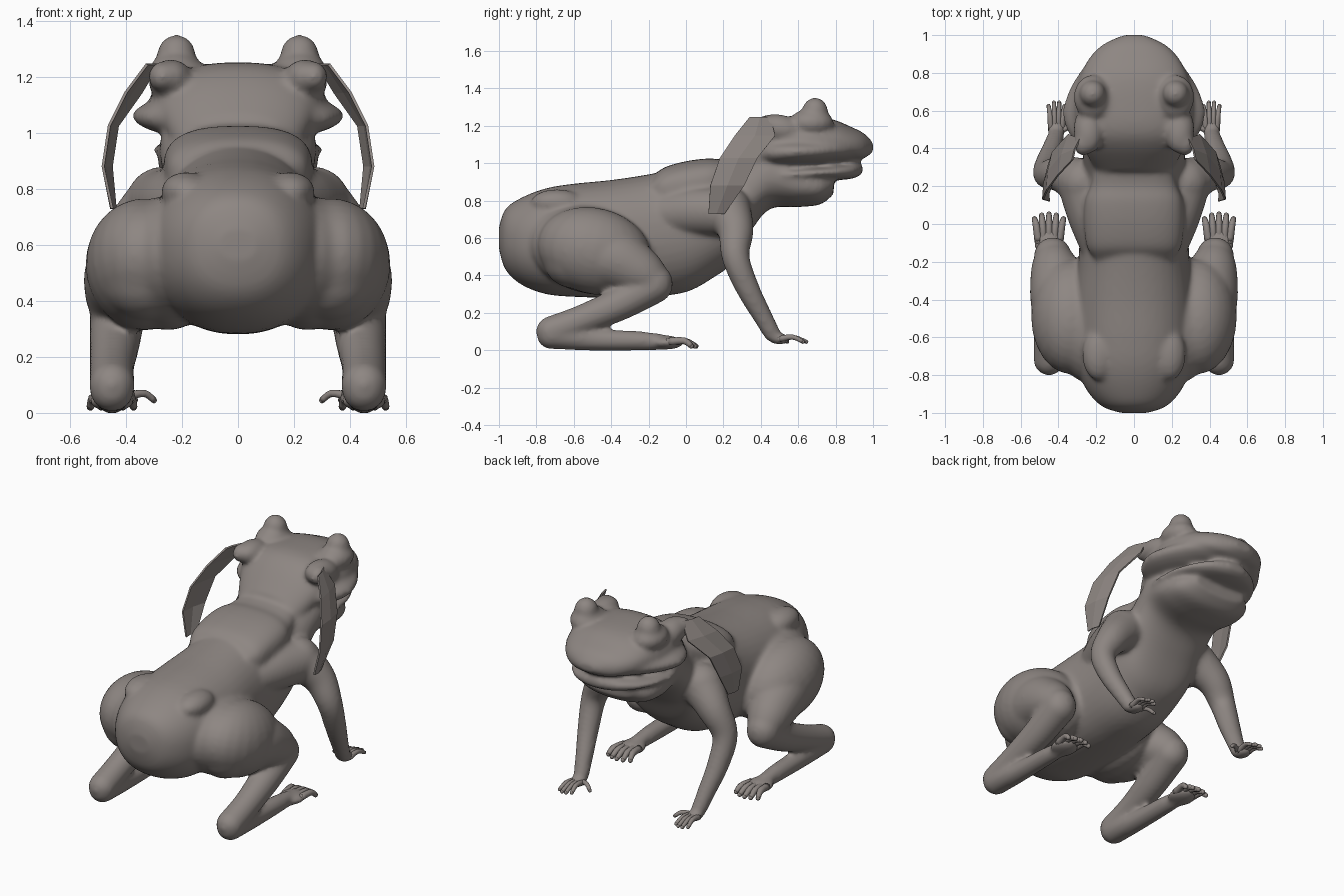
import bpy, bmesh, math
from mathutils import Vector, Matrix

if "Cube" in bpy.data.objects:
    bpy.data.objects.remove(bpy.data.objects["Cube"])

skin = bpy.data.materials.new("grey_brown_skin")
skin.diffuse_color = (0.27, 0.24, 0.225, 1)
skin.use_nodes = True
skin.node_tree.nodes["Principled BSDF"].inputs["Base Color"].default_value = skin.diffuse_color


def spline(pts, steps=5):
    """Catmull-Rom resampling of tuples of numbers."""
    p = [pts[0]] + list(pts) + [pts[-1]]
    out = []
    for i in range(1, len(p) - 2):
        for s in range(steps):
            t = s / steps
            out.append([0.5 * (2 * b + (c - a) * t + (2 * a - 5 * b + 4 * c - d) * t * t
                               + (3 * b - a - 3 * c + d) * t ** 3)
                        for a, b, c, d in zip(*p[i - 1:i + 3])])
    return out + [list(pts[-1])]


def skin_rings(bm, rings):
    rows = [[bm.verts.new(v) for v in r] for r in rings]
    n = len(rows[0])
    faces = [bm.faces.new((a[k], a[(k + 1) % n], b[(k + 1) % n], b[k]))
             for a, b in zip(rows, rows[1:]) for k in range(n)]
    faces += [bm.faces.new(rows[0][::-1]), bm.faces.new(rows[-1])]
    bmesh.ops.recalc_face_normals(bm, faces=faces)


def loft(bm, sections, power=2.3, taper=0, n=40):
    """Superellipse sections along y: (y, bottom, top, half width)."""
    rings = []
    for y, zb, zt, w in spline(sections):
        ring = []
        for k in range(n):
            c, s = math.cos(2 * math.pi * k / n), math.sin(2 * math.pi * k / n)
            ring.append((w * (1 - taper * s) * math.copysign(abs(c) ** (2 / power), c), y,
                         (zb + zt) / 2 + (zt - zb) / 2 * math.copysign(abs(s) ** (2 / power), s)))
        rings.append(ring)
    skin_rings(bm, rings)


def blob(bm, loc, radii, tilt=0):
    m = Matrix.Translation(loc) @ Matrix.Rotation(tilt, 4, 'X') @ Matrix.Diagonal((*radii, 1))
    bmesh.ops.create_uvsphere(bm, u_segments=24, v_segments=16, radius=1, matrix=m)


def limb(bm, pts, n=16, steps=5):
    """Round tapering tube with ball ends: (x, y, z, radius)."""
    p = spline(pts, steps)
    c = [Vector(q[:3]) for q in p]
    rings, quat, last = [], None, None
    for i in range(len(c)):
        t = (c[min(i + 1, len(c) - 1)] - c[max(i - 1, 0)]).normalized()
        quat = t.to_track_quat('Z', 'Y') if quat is None else last.rotation_difference(t) @ quat
        last = t
        rings.append([c[i] + quat @ Vector((p[i][3] * math.cos(2 * math.pi * k / n),
                                            p[i][3] * math.sin(2 * math.pi * k / n), 0)) for k in range(n)])
    skin_rings(bm, rings)
    for i in (0, -1):
        bmesh.ops.create_uvsphere(bm, u_segments=n, v_segments=max(6, n // 2), radius=p[i][3],
                                  matrix=Matrix.Translation(c[i]))


def finish(bm, name, smooth=True):
    me = bpy.data.meshes.new(name)
    bm.to_mesh(me)
    bm.free()
    me.materials.append(skin)
    for f in me.polygons:
        f.use_smooth = smooth
    ob = bpy.data.objects.new(name, me)
    bpy.context.collection.objects.link(ob)
    return ob


bm = bmesh.new()
# trunk, neck and throat
loft(bm, [(-1.0, .54, .66, .07), (-.965, .43, .755, .17), (-.88, .35, .815, .25), (-.75, .30, .865, .305),
          (-.6, .285, .89, .315), (-.4, .28, .91, .315), (-.2, .285, .94, .295), (0, .31, .98, .285),
          (.15, .39, 1.0, .28), (.25, .47, 1.02, .27), (.35, .64, 1.08, .27), (.45, .755, 1.12, .28),
          (.6, .765, 1.02, .285), (.72, .78, .97, .255), (.79, .835, .95, .18)], 2.2)
# raised shoulder saddle
loft(bm, [(-.18, .80, .92, .21), (-.12, .74, .975, .25), (0, .74, 1.01, .265),
          (.12, .76, 1.025, .26), (.2, .80, 1.02, .23), (.3, .86, 1.04, .2)], 2.6)
# upper head, wide cheeks and lower jaw
loft(bm, [(.28, .85, 1.06, .2), (.40, .94, 1.19, .265), (.50, .965, 1.245, .305), (.65, .985, 1.25, .315),
          (.78, 1.0, 1.235, .285), (.88, 1.015, 1.195, .235), (.95, 1.025, 1.16, .165), (1.0, 1.06, 1.11, .06)],
     2.3, .08)
loft(bm, [(.38, .98, 1.12, .24), (.46, .965, 1.145, .335), (.58, .97, 1.15, .378), (.70, .98, 1.15, .348),
          (.80, .995, 1.15, .29), (.89, 1.01, 1.14, .215), (.96, 1.03, 1.13, .13)], 2.0)
loft(bm, [(.42, .89, .975, .25), (.55, .90, .98, .30), (.7, .91, .985, .29), (.82, .91, .995, .235),
          (.9, .92, 1.0, .155), (.945, .945, .99, .05)], 2.3)

for s in (-1, 1):
    # eyes, brow ridges and ear bases
    blob(bm, (s * .22, .69, 1.275), (.07, .07, .076))
    blob(bm, (s * .22, .67, 1.215), (.1, .12, .075))
    blob(bm, (s * .24, .50, 1.185), (.08, .13, .075), -.2)
    blob(bm, (s * .27, .43, 1.20), (.05, .07, .055))
    # soft hip bumps
    blob(bm, (s * .185, -.69, .79), (.09, .14, .07))
    # thigh, blended into the hip
    blob(bm, (s * .335, -.49, .53), (.21, .31, .23), -.25)
    blob(bm, (s * .25, -.50, .535), (.19, .34, .235), -.2)
    limb(bm, [(s * .33, -.60, .50, .17), (s * .38, -.40, .49, .17), (s * .415, -.25, .42, .135),
              (s * .43, -.17, .36, .10)], 24)
    # shin, heel and foot
    limb(bm, [(s * .43, -.17, .35, .10), (s * .44, -.35, .25, .09), (s * .45, -.55, .165, .08),
              (s * .45, -.72, .1, .082)], 24)
    limb(bm, [(s * .45, -.72, .085, .08), (s * .45, -.5, .057, .06), (s * .45, -.25, .05, .052),
              (s * .45, -.08, .04, .038)], 20)
    blob(bm, (s * .45, -.10, .04), (.08, .09, .035))
    # shoulder blending from the flank, arm and palm
    limb(bm, [(s * .17, -.10, .73, .12), (s * .215, .03, .74, .13), (s * .255, .15, .74, .13),
              (s * .275, .22, .74, .13)], 24)
    limb(bm, [(s * .27, .22, .75, .13), (s * .385, .265, .64, .098), (s * .46, .265, .50, .075),
              (s * .457, .325, .34, .064), (s * .43, .41, .18, .052), (s * .415, .46, .09, .046)], 20)
    blob(bm, (s * .41, .50, .06), (.048, .06, .03))

body = finish(bm, "body")
re = body.modifiers.new("blend", 'REMESH')
re.mode = 'VOXEL'
re.voxel_size = .0125
re.use_smooth_shade = True
sm = body.modifiers.new("soften", 'SMOOTH')
sm.factor = .5
sm.iterations = 12

# toes and fingers, each curling to the ground
for s, side in ((-1, "left"), (1, "right")):
    bm = bmesh.new()
    for i in range(5):
        a = (i - 2) / 2
        x, reach = .45 + .055 * a, .068 - .025 * a * a
        limb(bm, [(s * x, -.09, .045, .022), (s * (x + .012 * a), -.01, .05, .019),
                  (s * (x + .022 * a), reach - .015, .022, .014)], 10, 3)
    finish(bm, side + "_toes")
    bm = bmesh.new()
    for i in range(4):
        a = (i - 1.5) / 1.5
        x = .41 + .028 * a
        limb(bm, [(s * x, .50, .06, .018), (s * (x + .006 * a), .57, .07, .014),
                  (s * (x + .014 * a), .645 - .02 * a * a, .045, .011)], 10, 3)
    limb(bm, [(s * .39, .49, .06, .016), (s * .335, .52, .07, .013), (s * .30, .54, .045, .011)], 10, 3)
    finish(bm, side + "_fingers")

    # drooping ear: rows of (x back, x front, y back, y front, z)
    bm = bmesh.new()
    rows = []
    for xb, xf, yb, yf, z in [(.325, .285, .34, .45, 1.245), (.40, .345, .26, .475, 1.145), (.46, .43, .18, .38, 1.025),
                              (.482, .452, .13, .31, .88), (.45, .438, .12, .205, .73)]:
        mid = (s * ((xb + xf) / 2 + .008), (yb + yf) / 2, z)
        rows.append([bm.verts.new(v) for v in ((s * xb, yb, z), mid, (s * xf, yf, z))])
    for a, b in zip(rows, rows[1:]):
        for k in range(2):
            bm.faces.new((a[k], a[k + 1], b[k + 1], b[k]))
    bmesh.ops.recalc_face_normals(bm, faces=bm.faces)
    ear = finish(bm, side + "_ear", False)
    so = ear.modifiers.new("thickness", 'SOLIDIFY')
    so.thickness = .01
    so.offset = 0
